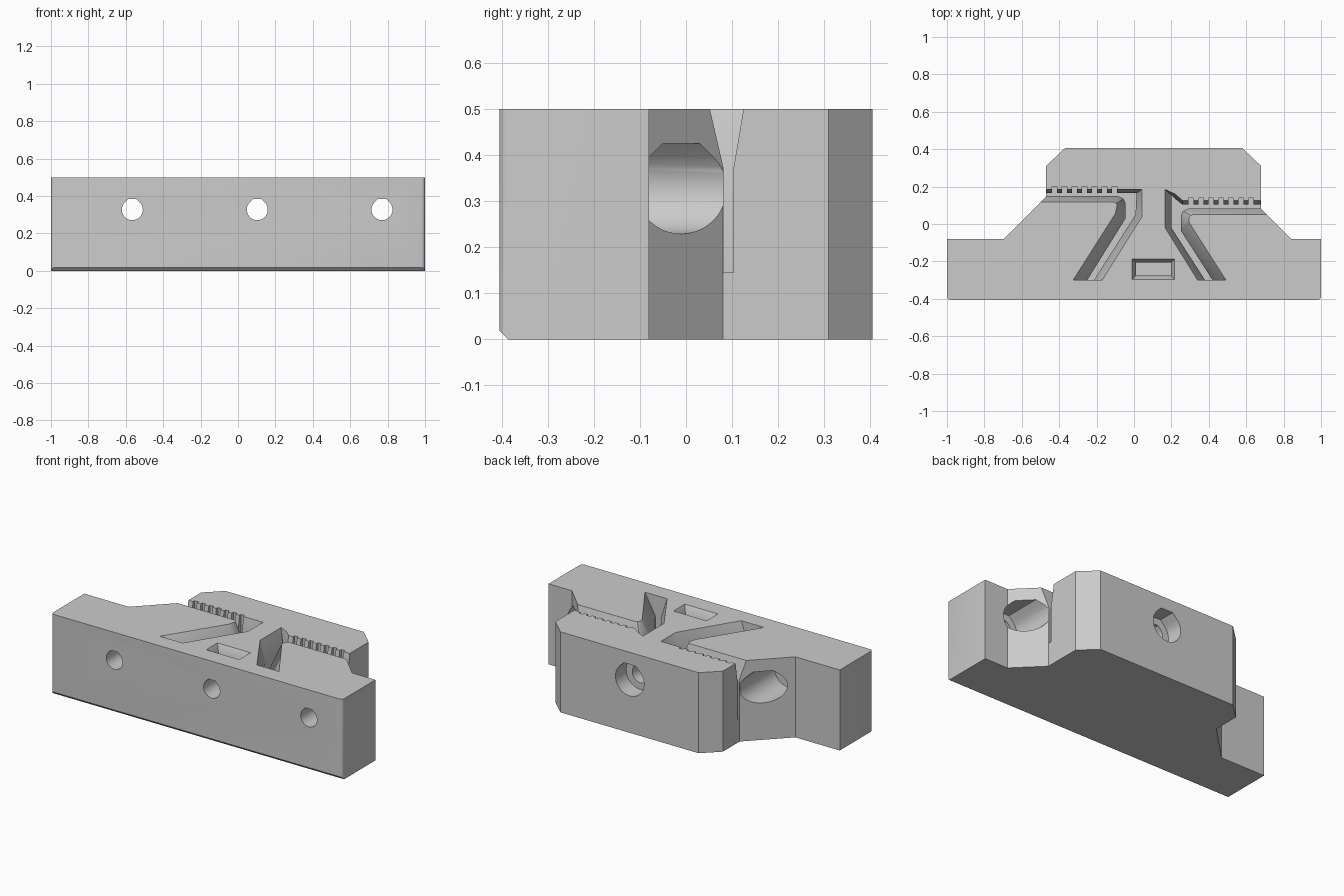
import bpy, bmesh, math

cube = bpy.data.objects.get("Cube")
if cube:
    bpy.data.objects.remove(cube, do_unlink=True)

grey = bpy.data.materials.new("plain_grey")
grey.use_nodes = True
grey.diffuse_color = (0.6, 0.6, 0.6, 1)
grey.node_tree.nodes["Principled BSDF"].inputs["Base Color"].default_value = (0.6, 0.6, 0.6, 1)


def loft(bm, rings):
    """Skin closed rings of equal point count and cap both ends."""
    loops = [[bm.verts.new(p) for p in ring] for ring in rings]
    n = len(loops[0])
    for a, b in zip(loops, loops[1:]):
        for i in range(n):
            j = (i + 1) % n
            bm.faces.new((a[i], a[j], b[j], b[i]))
    bm.faces.new(loops[0][::-1])
    bm.faces.new(loops[-1])


def at_z(outline, z):
    return [(x, y, z) for x, y in outline]


def rect(x0, x1, y0, y1):
    return [(x0, y0), (x1, y0), (x1, y1), (x0, y1)]


def make(name, *solids):
    bm = bmesh.new()
    for rings in solids:
        loft(bm, rings)
    bmesh.ops.recalc_face_normals(bm, faces=bm.faces)
    mesh = bpy.data.meshes.new(name)
    bm.to_mesh(mesh)
    bm.free()
    mesh.materials.append(grey)
    obj = bpy.data.objects.new(name, mesh)
    bpy.context.collection.objects.link(obj)
    return obj


def cut(target, cutter):
    cutter.hide_render = True
    mod = target.modifiers.new("cut", 'BOOLEAN')
    mod.operation, mod.solver, mod.object = 'DIFFERENCE', 'EXACT', cutter
    bpy.context.view_layer.objects.active = target
    bpy.ops.object.modifier_apply(modifier=mod.name)
    bpy.data.objects.remove(cutter, do_unlink=True)


def teardrop(x, z, r, y0, y1):
    """Horizontal bore along y with a clipped peak for a roof."""
    steps = 32
    pts = [(r * math.cos(a), r * math.sin(a)) for a in
           (math.radians(135 + 270 * i / steps) for i in range(steps + 1))]
    peak = r * math.tan(math.pi / 8)
    pts += [(peak, r), (-peak, r)]
    return [[(x + u, y, z + v) for u, v in pts] for y in (y0, y1)]


# Main block outline with rounded front corners
TOP = 0.5
R = 0.018
front = [(s * (1 - R + R * math.sin(a)), -0.405 + R - R * math.cos(a))
         for s, angles in ((-1, (90, 60, 30, 0)), (1, (0, 30, 60, 90)))
         for a in map(math.radians, angles)]
outline = front + [(1, -0.08), (0.84, -0.08), (0.68, 0.08), (0.68, 0.31), (0.58, 0.405),
                   (-0.37, 0.405), (-0.47, 0.31), (-0.47, 0.145), (-0.695, -0.08), (-1, -0.08)]
body = make("belt_clamp_body", [at_z(outline, 0), at_z(outline, TOP)])

# Chamfer under the front edge
wedge = [(-0.43, -0.025), (-0.38, -0.007), (-0.43, 0.043)]
cut(body, make("front_chamfer", [[(x, y, z) for y, z in wedge] for x in (-1.1, 1.1)]))

# Belt channels: a straight lower slot with a flared mouth
FLOOR, FLARE = 0.145, 0.37


def channel(name, slot, mouth):
    cut(body, make(name, [at_z(slot, FLOOR), at_z(slot, FLARE),
                          at_z(mouth, TOP), at_z(mouth, TOP + 0.02)]))


channel("right_hand_channel",
        [(-0.6, 0.15), (-0.085, 0.15), (-0.057, 0.135), (-0.045, 0.11), (-0.045, 0.03),
         (-0.25, -0.3), (-0.214, -0.3), (0.008, 0.05), (0.014, 0.165), (-0.6, 0.165)],
        [(-0.6, 0.118), (-0.11, 0.118), (-0.095, 0.11), (-0.09, 0.1), (-0.1, 0.055),
         (-0.326, -0.3), (-0.17, -0.3), (0.043, 0.04), (0.043, 0.185), (-0.6, 0.185)])
channel("left_hand_channel",
        [(0.8, 0.082), (0.29, 0.082), (0.262, 0.07), (0.25, 0.045), (0.25, -0.035),
         (0.42, -0.3), (0.38, -0.3), (0.2, -0.02), (0.2, 0.16), (0.225, 0.13),
         (0.26, 0.103), (0.8, 0.103)],
        [(0.8, 0.052), (0.32, 0.052), (0.303, 0.045), (0.295, 0.035), (0.295, 0.008),
         (0.492, -0.3), (0.34, -0.3), (0.166, -0.02), (0.166, 0.185), (0.22, 0.16),
         (0.26, 0.125), (0.8, 0.125)])

# Rows of belt tooth grooves
PITCH = 0.0533
grooves = []
for start, y0, y1 in ((-0.425, 0.158, 0.2), (0.305, 0.095, 0.14)):
    for k in range(7):
        x = start + k * PITCH
        groove = rect(x - 0.0133, x + 0.0133, y0, y1)
        grooves.append([at_z(groove, FLOOR), at_z(groove, TOP + 0.03)])
cut(body, make("tooth_grooves", *grooves))

# Nut pocket with a sloped rim
inner = rect(0.01, 0.197, -0.275, -0.207)
outer = rect(-0.01, 0.217, -0.298, -0.187)
cut(body, make("nut_pocket", [at_z(inner, 0.23), at_z(inner, 0.46),
                              at_z(outer, TOP), at_z(outer, TOP + 0.02)]))

# Bolt holes and wider head recesses: centre, recess floor, recess end
for x, floor, end in ((-0.565, -0.2, 0.143), (0.103, 0.3, 0.5), (0.77, -0.2, 0.081)):
    cut(body, make("bolt_hole", teardrop(x, 0.327, 0.056, -0.6, 0.6)))
    cut(body, make("bolt_head_recess", teardrop(x, 0.327, 0.098, floor, end)))

# Smooth the bores and keep the machined edges crisp
bpy.ops.object.select_all(action='DESELECT')
body.select_set(True)
bpy.context.view_layer.objects.active = body
bpy.ops.object.shade_smooth_by_angle(angle=math.radians(31))
